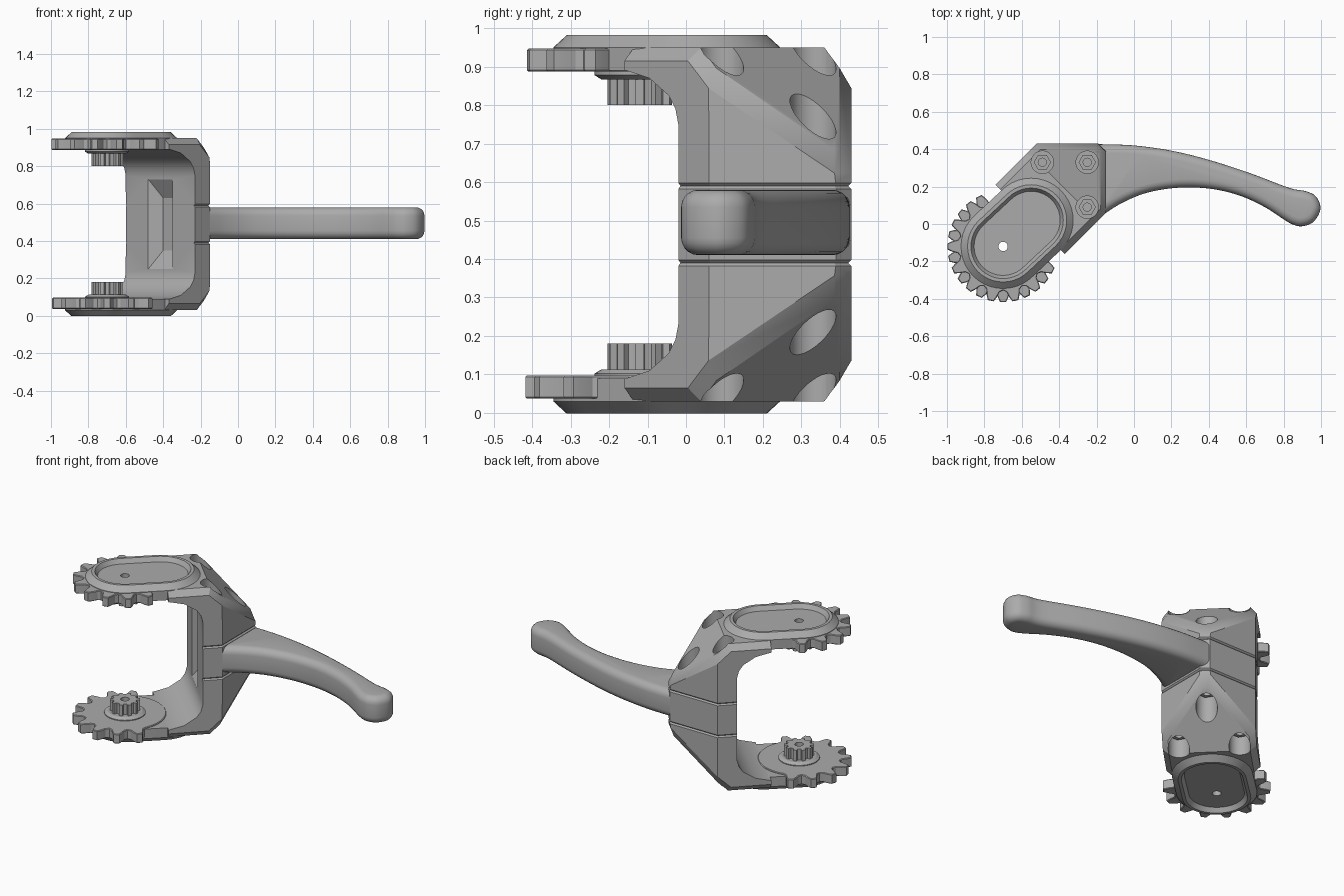
import bpy, bmesh, math
from mathutils import Vector

MID = 0.49                      # mirror height
GEAR = (-0.70, -0.12)           # gear axis
AXIS = 0.58                     # plan is symmetric about y = x + AXIS

if "Cube" in bpy.data.objects:
    bpy.data.objects.remove(bpy.data.objects["Cube"])

grey = bpy.data.materials.new("grey")
grey.use_nodes = True
tone = (0.41, 0.41, 0.41, 1)
grey.diffuse_color = tone
grey.node_tree.nodes["Principled BSDF"].inputs["Base Color"].default_value = tone


def finish(name, bm):
    bmesh.ops.recalc_face_normals(bm, faces=bm.faces)
    mesh = bpy.data.meshes.new(name)
    bm.to_mesh(mesh)
    bm.free()
    mesh.materials.append(grey)
    obj = bpy.data.objects.new(name, mesh)
    obj.location.z = MID
    bpy.context.collection.objects.link(obj)
    return obj


def loft(rings):
    """Closed solid through equal-length rings of 3D points."""
    bm = bmesh.new()
    rows = [[bm.verts.new((x, y, z - MID)) for x, y, z in ring] for ring in rings]
    for a, b in zip(rows, rows[1:]):
        for i in range(len(a)):
            j = (i + 1) % len(a)
            bm.faces.new((a[i], a[j], b[j], b[i]))
    bm.faces.new(rows[0][::-1])
    bm.faces.new(rows[-1])
    bmesh.ops.recalc_face_normals(bm, faces=bm.faces)
    return bm


def at(plan, z):
    return [(x, y, z) for x, y in plan]


def prism(plan, z0, z1):
    return loft([at(plan, z0), at(plan, z1)])


def circle(c, r, n=32):
    return [(c[0] + r * math.cos(i * math.tau / n), c[1] + r * math.sin(i * math.tau / n))
            for i in range(n)]


def stadium(r, n=20):
    ends = ((-0.55, 0.02, -45), (GEAR[0], GEAR[1], 135))
    return [(x + r * math.cos(a), y + r * math.sin(a)) for x, y, start in ends
            for a in (math.radians(start + 180 * i / n) for i in range(n + 1))]


def apply(obj, mod):
    bpy.context.view_layer.objects.active = obj
    with bpy.context.temp_override(object=obj, active_object=obj):
        bpy.ops.object.modifier_apply(modifier=mod.name)


def cut(obj, make_cutter):
    cutter = finish("cutter", make_cutter())
    cutter.hide_render = True
    mod = obj.modifiers.new("cut", "BOOLEAN")
    mod.operation, mod.solver, mod.object = "DIFFERENCE", "EXACT", cutter
    apply(obj, mod)
    bpy.data.objects.remove(cutter)


def mirror(obj):
    mod = obj.modifiers.new("mirror", "MIRROR")
    mod.use_axis = (False, False, True)
    mod.use_mirror_merge = False
    apply(obj, mod)


def bevel(bm, edges, size, segments=1):
    bmesh.ops.bevel(bm, geom=edges, offset=size, segments=segments, profile=0.5,
                    affect="EDGES", clamp_overlap=False)


def rim_edges(bm, height):
    return [e for e in bm.edges if all(abs(v.co.z + MID - height) < 1e-4 for v in e.verts)]


# Cutters shared by the column pieces
def jaw_cutter():
    profile = [(-0.25, 0.3), (-0.25, 0.75), (-0.265, 0.79), (-0.30, 0.825), (-0.40, 0.87),
               (-0.52, 0.89), (-1.2, 0.89), (-1.2, 0.3)]
    return loft([[((s - AXIS) / 2 + w, (s + AXIS) / 2 - w, z) for s, z in profile]
                 for w in (-0.5, 0.5)])


def notch_cutter():
    plan = [(-0.35, 0.08), (-0.35, 0.18), (-0.40, 0.23), (-0.50, 0.23)]
    return loft([at(plan, 0.3), [(x, y, 0.63 - 1.25 * (x + y + 0.17)) for x, y in plan]])


# Upper and lower body: column, gusset and plate
plan = [(-0.37, -0.16), (-0.15, 0.06), (-0.15, 0.39), (-0.19, 0.43), (-0.52, 0.43), (-0.74, 0.21)]
bm = prism(plan, 0.59, 0.95)
result = bmesh.ops.bisect_plane(
    bm, geom=bm.verts[:] + bm.edges[:] + bm.faces[:], dist=1e-5, clear_outer=True,
    plane_co=(-0.09, -0.09, 0.95 - MID), plane_no=Vector((0.69, 0.69, 1)).normalized())
bmesh.ops.contextual_create(bm, geom=[g for g in result["geom_cut"] if isinstance(g, bmesh.types.BMEdge)])
bmesh.ops.recalc_face_normals(bm, faces=bm.faces)
bm.normal_update()
chosen = []
for e in bm.edges:
    low, high = sorted((f.normal for f in e.link_faces), key=lambda n: n.z)
    if high.z > 0.5 and abs(low.z) < 0.1 and low.x + low.y > -1:
        chosen.append(e)
bevel(bm, chosen, 0.035)
bevel(bm, rim_edges(bm, 0.59), 0.008)
body = finish("jaw_bodies", bm)
cut(body, jaw_cutter)
cut(body, notch_cutter)

# Screw pockets with hexagonal screw heads
for x, y in ((-0.25, 0.33), (-0.25, 0.09), (-0.49, 0.33)):
    floor = 0.826 - 0.69 * (x + y) - 0.12
    cut(body, lambda: prism(circle((x, y), 0.06), floor, 1.1))
    screw = finish("screw_heads", prism(circle((x, y), 0.046, 6), floor - 0.01, floor + 0.03))
    cut(screw, lambda: prism(circle((x, y), 0.022, 16), floor + 0.005, 1.1))
    mirror(screw)
mirror(body)

# Middle column block
bm = prism(plan, 0.39, 0.59)
bevel(bm, rim_edges(bm, 0.39) + rim_edges(bm, 0.59), 0.008)
hub = finish("handle_hub", bm)
cut(hub, jaw_cutter)
cut(hub, notch_cutter)


def shaft_hole():
    return prism(circle(GEAR, 0.025, 20), 0.5, 1.2)


# Raised oval covers with a recessed floor
layers = [(0.225, 0.89), (0.225, 0.95), (0.19, 0.982), (0.172, 0.982), (0.155, 0.955)]
cover = finish("oval_covers", loft([at(stadium(r), z) for r, z in layers]))
cut(cover, shaft_hole)
mirror(cover)

# Partial gears, half a tooth out of step with each other
TEETH = 14
PITCH = 360 / TEETH


def gear_plan(phase, step):
    spots = []
    for k in range(TEETH):
        middle = phase + step * k * PITCH
        toothed = abs((middle - 225 + 180) % 360 - 180) < 115
        shape = ((-0.5, 0.235), (-0.33, 0.245), (-0.22, 0.275), (-0.12, 0.298),
                 (0.12, 0.298), (0.22, 0.275), (0.33, 0.245))
        for offset, r in shape:
            a = math.radians(middle + step * offset * PITCH)
            r = r if toothed else 0.235
            spots.append((GEAR[0] + r * math.cos(a), GEAR[1] + r * math.sin(a)))
    return spots


for name, phase, step, z0 in (("upper_gear", 180, 1, 0.887), ("lower_gear", 270, -1, 0.037)):
    bm = prism(gear_plan(phase, step), z0, z0 + 0.06)
    bevel(bm, rim_edges(bm, z0) + rim_edges(bm, z0 + 0.06), 0.004)
    gear = finish(name, bm)
    cut(gear, lambda: prism(circle(GEAR, 0.025, 20), -0.2, 1.2))

# Pinions and their flanges on the inner faces
pinion_plan = []
for k in range(10):
    for offset, r in ((-0.5, 0.066), (-0.28, 0.068), (-0.2, 0.085), (0.2, 0.085), (0.28, 0.068)):
        a = (k + offset) * math.tau / 10
        pinion_plan.append((GEAR[0] + r * math.cos(a), GEAR[1] + r * math.sin(a)))
pinion = finish("pinions", prism(pinion_plan, 0.80, 0.89))
flange = finish("pinion_flanges", loft([at(circle(GEAR, r), z) for r, z in
                                        ((0.10, 0.867), (0.118, 0.878), (0.118, 0.89))]))
for part in (pinion, flange):
    cut(part, shaft_hole)
    mirror(part)


# Curved crank handle
def smooth_path(points, n=5):
    pts = [Vector(p) for p in points]
    pts = [2 * pts[0] - pts[1]] + pts + [2 * pts[-1] - pts[-2]]
    out = []
    for a, b, c, d in zip(pts, pts[1:], pts[2:], pts[3:]):
        for t in (i / n for i in range(n)):
            out.append(0.5 * (2 * b + (c - a) * t + (2 * a - 5 * b + 4 * c - d) * t * t
                              + (3 * b - a - 3 * c + d) * t ** 3))
    return out + [pts[-2]]


outline = smooth_path([(-0.22, 0.01), (-0.15, 0.06), (-0.05, 0.12), (0.08, 0.17), (0.25, 0.195),
                       (0.42, 0.187), (0.57, 0.15), (0.70, 0.09), (0.80, 0.025), (0.85, -0.003),
                       (0.90, -0.012), (0.96, 0.012), (0.997, 0.08), (0.975, 0.145),
                       (0.92, 0.175), (0.83, 0.193), (0.62, 0.272), (0.40, 0.343), (0.20, 0.392),
                       (0.0, 0.42), (-0.19, 0.427)])
bm = prism(outline, 0.41, 0.58)
bevel(bm, rim_edges(bm, 0.41) + rim_edges(bm, 0.58), 0.045, 5)
handle = finish("crank_handle", bm)

# Smooth shading with sharp edges kept
bpy.ops.object.select_all(action="DESELECT")
for obj in bpy.context.collection.objects:
    if obj.type == "MESH" and grey.name in obj.data.materials:
        obj.select_set(True)
        bpy.context.view_layer.objects.active = obj
bpy.ops.object.shade_smooth_by_angle(angle=math.radians(28))
